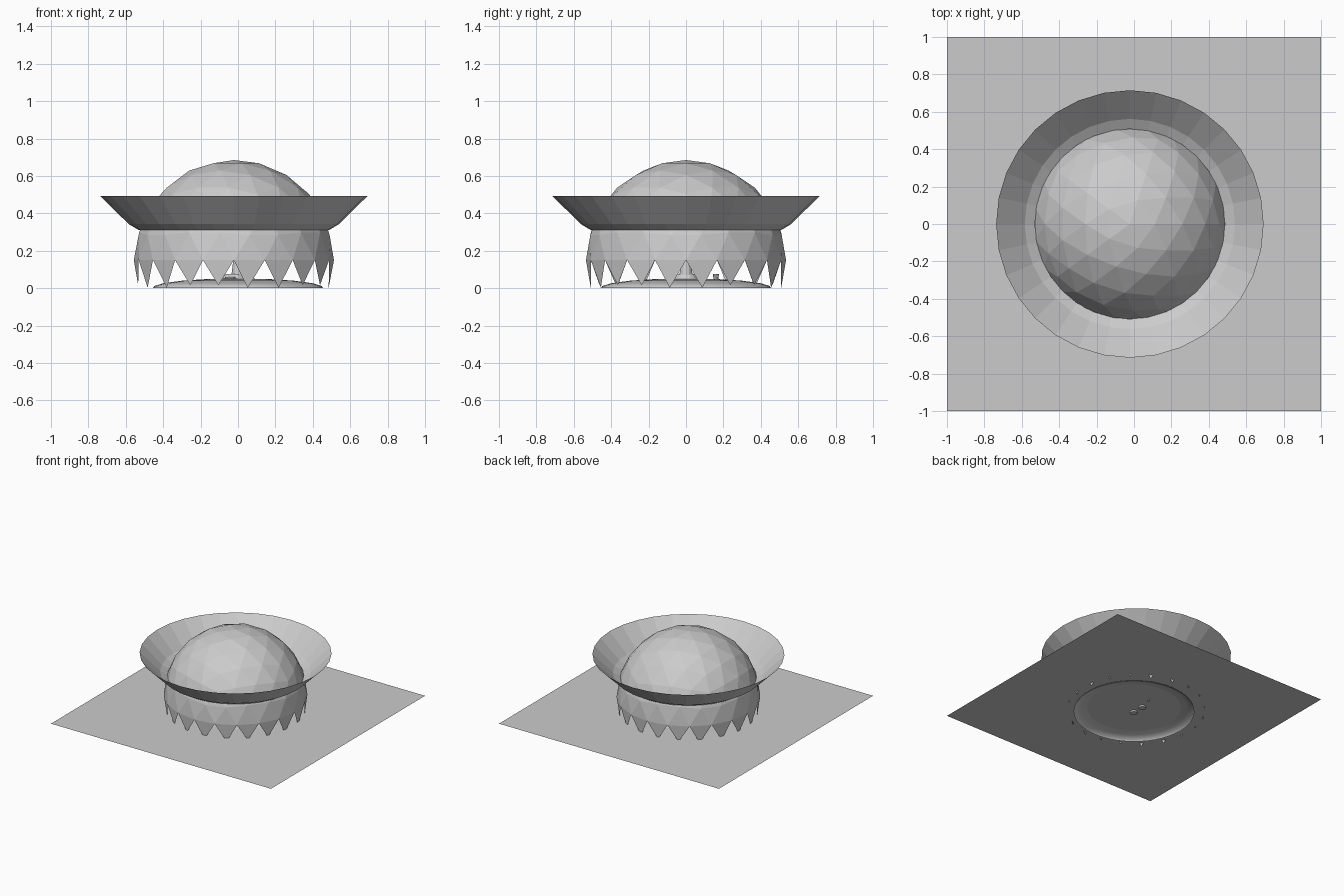
import bpy, bmesh, math

if "Cube" in bpy.data.objects:
    bpy.data.objects.remove(bpy.data.objects["Cube"])

CX = -0.022  # the dome and brim sit slightly left of centre


def finish(name, bm, loc=(0, 0, 0)):
    mesh = bpy.data.meshes.new(name)
    bm.to_mesh(mesh)
    bm.free()
    ob = bpy.data.objects.new(name, mesh)
    ob.location = loc
    bpy.context.collection.objects.link(ob)
    return ob


def lathe(name, profile, segments, loc=(0, 0, 0)):
    """Revolve (radius, height) points around z."""
    bm = bmesh.new()
    vs = [bm.verts.new((r, 0, z)) for r, z in profile]
    edges = [bm.edges.new(p) for p in zip(vs, vs[1:])]
    bmesh.ops.spin(bm, geom=vs + edges, axis=(0, 0, 1), cent=(0, 0, 0),
                   angle=math.tau, steps=segments)
    bmesh.ops.remove_doubles(bm, verts=bm.verts[:], dist=1e-4)
    bmesh.ops.recalc_face_normals(bm, faces=bm.faces[:])
    return finish(name, bm, loc)


# Flat base sheet
bm = bmesh.new()
bmesh.ops.create_grid(bm, x_segments=1, y_segments=1, size=1)
finish("base_sheet", bm, (0, 0, 0.033))

# Faceted dome: icosphere keeping its upper half and the row of pointed teeth
bm = bmesh.new()
bmesh.ops.create_icosphere(bm, subdivisions=3, radius=0.535)
lower = [f for f in bm.faces if sum(v.co.z < -0.01 for v in f.verts) >= 2]
bmesh.ops.delete(bm, geom=lower, context='FACES')
finish("toothed_dome", bm, (CX, 0, 0.15))

# Flared brim around the dome
lathe("flared_brim", [(0.508, 0.31), (0.562, 0.342), (0.715, 0.493)], 32, (CX, 0, 0))

# Shallow open floor dish under the dome
dish = lathe("floor_dish", [(0.455, 0.0), (0.447, 0.012), (0.40, 0.026), (0.30, 0.04),
                            (0.16, 0.049), (0, 0.052)], 48)
for p in dish.data.polygons:
    p.use_smooth = True

# Small post and lever inside, mostly hidden by the dome
lathe("inner_pedestal", [(0, 0.05), (0.065, 0.05), (0.05, 0.075), (0, 0.075)], 16, (-0.02, 0, 0))
lathe("inner_post", [(0, 0.07), (0.035, 0.07), (0.025, 0.15), (0, 0.15)], 12, (0, 0, 0))
for side in (-1, 1):
    lathe("post_foot", [(0, 0.02), (0.028, 0.02), (0.028, 0.06), (0, 0.06)], 12,
          (-0.04, side * 0.05, 0))
lathe("side_lever", [(0, 0.025), (0.01, 0.025), (0.016, 0.075), (0, 0.075)], 8, (-0.01, 0.16, 0))
